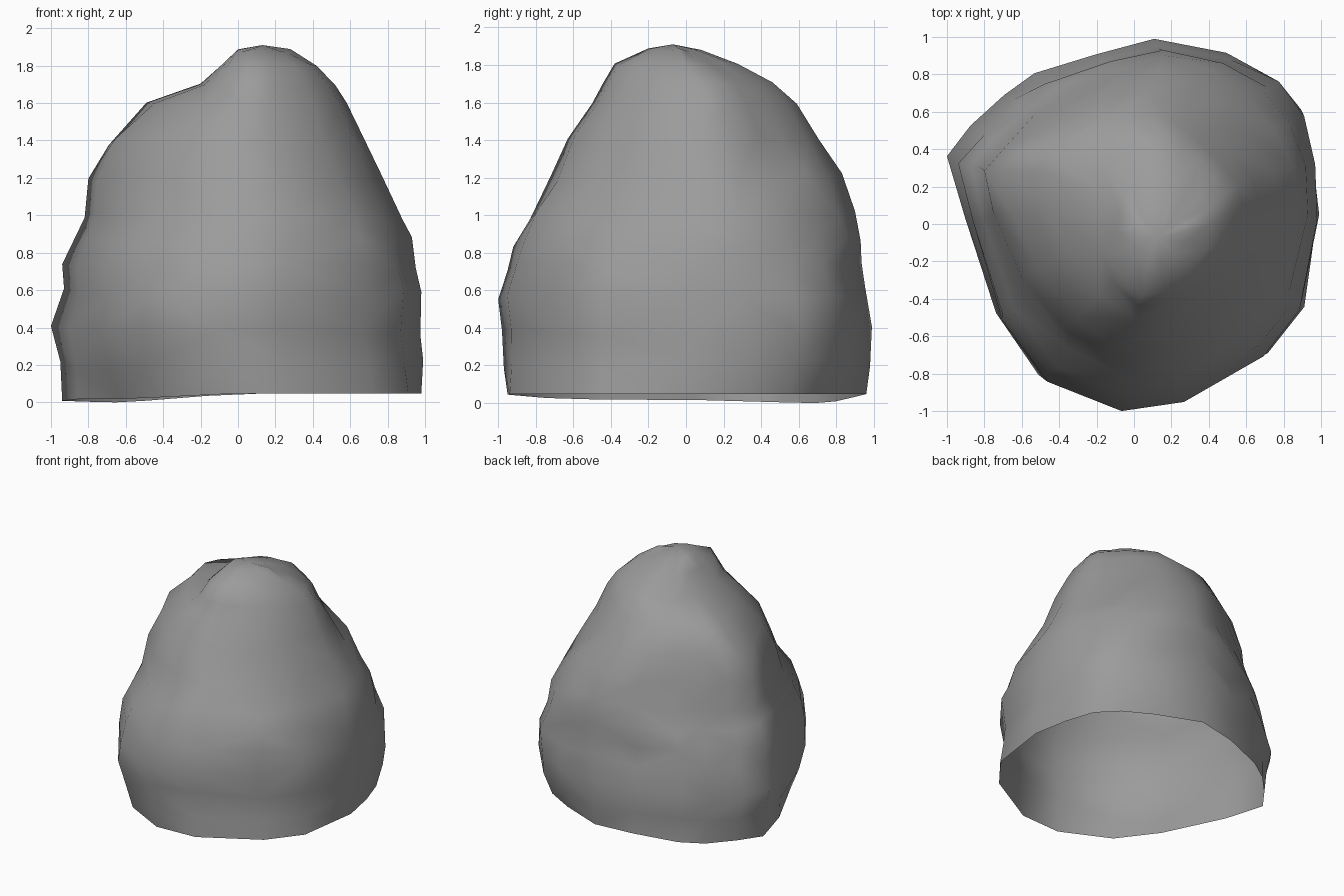
import bpy, bmesh, random
from mathutils import Vector

if "Cube" in bpy.data.objects:
    bpy.data.objects.remove(bpy.data.objects["Cube"])

random.seed(4)

# Plan outlines from the ground up, counter-clockwise from the right
FOOT = [(.99, .05), (.97, .35), (.9, .6), (.75, .77), (.5, .9), (.12, 1), (-.2, .92),
        (-.53, .81), (-.7, .7), (-.88, .53), (-1, .36), (-.92, .03), (-.73, -.48),
        (-.5, -.81), (-.1, -.99), (.25, -.95), (.7, -.7), (.9, -.45)]
BELT = [(.76, .1), (.74, .28), (.63, .46), (.52, .62), (.34, .75), (.12, .83), (-.12, .77),
        (-.36, .63), (-.51, .53), (-.68, .41), (-.8, .28), (-.76, .06), (-.6, -.3),
        (-.35, -.57), (-.05, -.72), (.22, -.68), (.53, -.48), (.69, -.2)]
SHOULDER = [(.57, .1), (.55, .2), (.45, .31), (.35, .42), (.22, .52), (.08, .58), (-.1, .56),
            (-.23, .5), (-.35, .43), (-.43, .36), (-.49, .27), (-.45, .07), (-.35, -.16),
            (-.19, -.38), (0, -.5), (.16, -.47), (.39, -.34), (.53, -.12)]
CROWN = [(.47, .03), (.45, .12), (.39, .19), (.32, .25), (.24, .3), (.16, .35), (.08, .34),
         (0, .31), (-.06, .26), (-.1, .2), (-.13, .1), (-.14, -.02), (-.14, -.16),
         (-.1, -.3), (.02, -.41), (.16, -.39), (.33, -.29), (.43, -.13)]

# z, x min, x max, y min, y max, outline position (0 foot .. 3 crown), diagonal bulge
LEVELS = [(.04, -.94, .98, -.95, .96, 0, -.06),
          (.20, -.95, .99, -.97, .98, 0, 0),
          (.38, -1.0, .975, -.98, .99, 0, .03),
          (.58, -.93, .98, -1.0, .955, .05, .03),
          (.72, -.94, .95, -.95, .935, .2, .03),
          (.86, -.87, .93, -.92, .93, .4, .02),
          (1.0, -.82, .88, -.83, .90, .7, 0),
          (1.2, -.80, .77, -.72, .83, 1, 0),
          (1.4, -.69, .67, -.63, .71, 1.5, 0),
          (1.6, -.49, .58, -.50, .59, 2, 0),
          (1.7, -.20, .52, -.44, .46, 2.7, 0),
          (1.8, -.09, .42, -.38, .28, 3, 0),
          (1.88, 0, .28, -.20, .08, 3, 0)]


def fit(points, x0, x1, y0, y1):
    """Stretch an outline to exact bounds."""
    xs, ys = [p[0] for p in points], [p[1] for p in points]
    sx, sy = (x1 - x0) / (max(xs) - min(xs)), (y1 - y0) / (max(ys) - min(ys))
    return [(x0 + (x - min(xs)) * sx, y0 + (y - min(ys)) * sy) for x, y in points]


outlines = [fit(o, -1, 1, -1, 1) for o in (FOOT, BELT, SHOULDER, CROWN)]
bm = bmesh.new()
rings = []

# Irregular stacked rings
for i, (z, x0, x1, y0, y1, t, bulge) in enumerate(LEVELS):
    j = min(int(t), 2)
    outline = []
    for a, b in zip(outlines[j], outlines[j + 1]):
        p = Vector(a).lerp(Vector(b), t - j)
        diagonal = max(0, 2 * p.x * p.y / p.length_squared)
        outline.append(p * (1 + bulge * diagonal + random.uniform(-.012, .012)))
    ring = []
    for x, y in fit(outline, x0, x1, y0, y1):
        if i == 0:   # wavy foot rim, lowest at the back left
            left = min(1, max(0, -x / .6))
            h = .048 - .03 * left - .018 * left * min(1, max(0, y / .65))
        else:
            h = z + random.uniform(-.03, .03) * (1 if z < 1.6 else .3)
        ring.append(bm.verts.new((x, y, h)))
    rings.append(ring)

# Skin between rings, triangulated with varied diagonals; underside stays open
n = len(FOOT)
for lo, hi in zip(rings, rings[1:]):
    for k in range(n):
        a, b, c, d = lo[k], lo[(k + 1) % n], hi[(k + 1) % n], hi[k]
        tris = ((a, b, c), (a, c, d)) if random.random() < .5 else ((a, b, d), (b, c, d))
        for tri in tris:
            bm.faces.new(tri)

# Peak
peak = bm.verts.new((.13, -.07, 1.91))
for k in range(n):
    bm.faces.new((rings[-1][k], rings[-1][(k + 1) % n], peak))

for f in bm.faces:
    f.smooth = True
mesh = bpy.data.meshes.new("boulder")
bm.to_mesh(mesh)
bm.free()

# Mid-grey stone
stone = bpy.data.materials.new("stone")
stone.diffuse_color = (.33, .33, .33, 1)
stone.use_nodes = True
stone.node_tree.nodes["Principled BSDF"].inputs["Base Color"].default_value = stone.diffuse_color
mesh.materials.append(stone)
bpy.context.collection.objects.link(bpy.data.objects.new("boulder", mesh))
